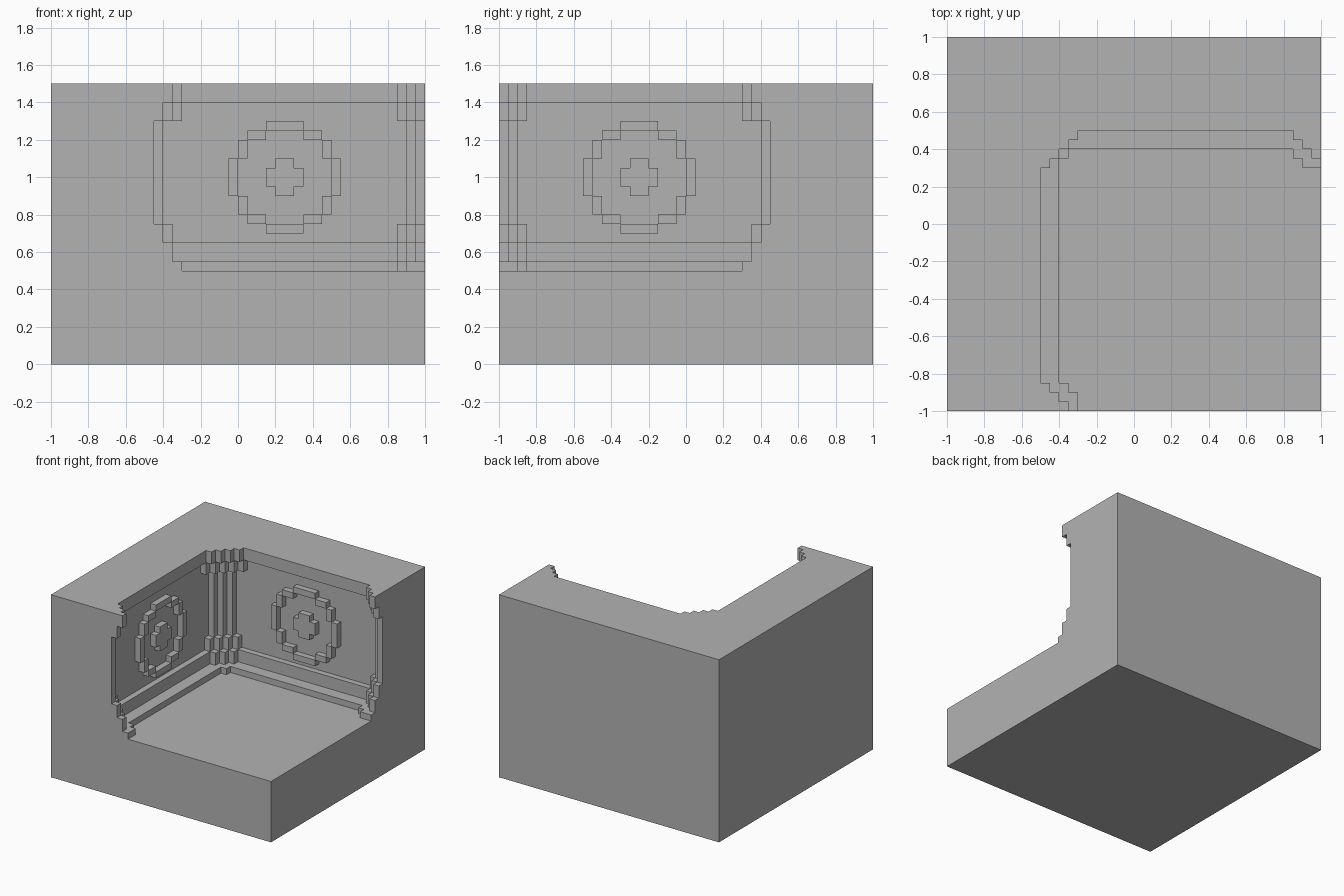
import bpy
import bmesh

cube = bpy.data.objects.get("Cube")
if cube:
    bpy.data.objects.remove(cube, do_unlink=True)

U = 0.05  # size of one stone block

stone = bpy.data.materials.new("grey stone")
stone.use_nodes = True
GREY = (0.45, 0.45, 0.45, 1)
stone.diffuse_color = GREY
stone.node_tree.nodes["Principled BSDF"].inputs["Base Color"].default_value = GREY


def finish(bm, name):
    bmesh.ops.recalc_face_normals(bm, faces=bm.faces)
    mesh = bpy.data.meshes.new(name)
    bm.to_mesh(mesh)
    bm.free()
    mesh.materials.append(stone)
    obj = bpy.data.objects.new(name, mesh)
    bpy.context.collection.objects.link(obj)
    return obj


def add_prism(bm, outline, z0, z1):
    """Extrude a flat outline, given in block units, from z0 to z1."""
    face = bm.faces.new([bm.verts.new((x * U, y * U, z0 * U)) for x, y in outline])
    top = bmesh.ops.extrude_face_region(bm, geom=[face])["geom"]
    verts = [g for g in top if isinstance(g, bmesh.types.BMVert)]
    bmesh.ops.translate(bm, vec=(0, 0, (z1 - z0) * U), verts=verts)


def prism(name, outline, z0, z1):
    bm = bmesh.new()
    add_prism(bm, outline, z0, z1)
    return finish(bm, name)


def swap(p):
    """Mirror between the side wall and the back wall."""
    return (-p[1], -p[0])


def stairs(x, y, steps, dy):
    pts = [(x, y)]
    for _ in range(steps):
        pts.append((x + 1, y))
        x, y = x + 1, y + dy
        pts.append((x, y))
    return pts


def room_outline(wall, corner, end_y, end_steps):
    """Open room with a stepped corner pillar and stepped wall ends."""
    end = stairs(-wall, end_y, end_steps, -1)
    end[-1] = (end[-1][0], -21)
    side = end[::-1]
    pillar = stairs(-wall, corner, wall - corner, 1)
    back = [swap(p) for p in side[::-1]]
    return side + pillar + back + [(21, -21)]


# Solid block, hollowed from cornice down to plinth
body = prism("room_block", [(-20, -20), (20, -20), (20, 20), (-20, 20)], 0, 30)
layers = [
    ("cornice", 28, 31, (10, 6, -17, 3)),
    ("pillar_cap", 26, 28, (11, 6, -17, 3)),
    ("wall", 15, 26, (11, 8, -18, 2)),
    ("pillar_foot", 13, 15, (11, 7, -17, 3)),
    ("skirting", 11, 13, (10, 7, -17, 3)),
    ("plinth", 10, 11, (8, 7, -17, 2)),
]
bpy.context.view_layer.objects.active = body
for name, z0, z1, shape in layers:
    cutter = prism(name + "_cutter", room_outline(*shape), z0, z1)
    cutter.hide_render = True
    mod = body.modifiers.new(name, "BOOLEAN")
    mod.operation = "DIFFERENCE"
    mod.solver = "EXACT"
    mod.object = cutter
    bpy.ops.object.modifier_apply(modifier=name)
    bpy.data.objects.remove(cutter, do_unlink=True)

# Merge coplanar faces left by the cuts
bm = bmesh.new()
bm.from_mesh(body.data)
bmesh.ops.remove_doubles(bm, verts=bm.verts, dist=0.0005)
bmesh.ops.dissolve_limit(bm, angle_limit=0.01, verts=bm.verts, edges=bm.edges)
bm.to_mesh(body.data)
bm.free()

# Raised ring with a cross inside, one on each wall
pieces = [(-2, 2, -1, 1)]
for s in (-1, 1):
    pieces.append((-1, 1, *sorted((s, 2 * s))))
    pieces.append((-2, 2, *sorted((5 * s, 6 * s))))
    pieces.append((*sorted((5 * s, 6 * s)), -2, 2))
    for t in (-1, 1):
        pieces.append((*sorted((2 * s, 4 * s)), *sorted((4 * t, 5 * t))))
        pieces.append((*sorted((4 * s, 5 * s)), *sorted((2 * t, 4 * t))))

for name, on_side in (("back_wall_emblem", False), ("side_wall_emblem", True)):
    bm = bmesh.new()
    for u0, u1, v0, v1 in pieces:
        rect = [(5 + u0, 10), (5 + u1, 10), (5 + u1, 11.2), (5 + u0, 11.2)]
        if on_side:
            rect = [swap(p) for p in rect]
        add_prism(bm, rect, 20 + v0, 20 + v1)
    finish(bm, name)
